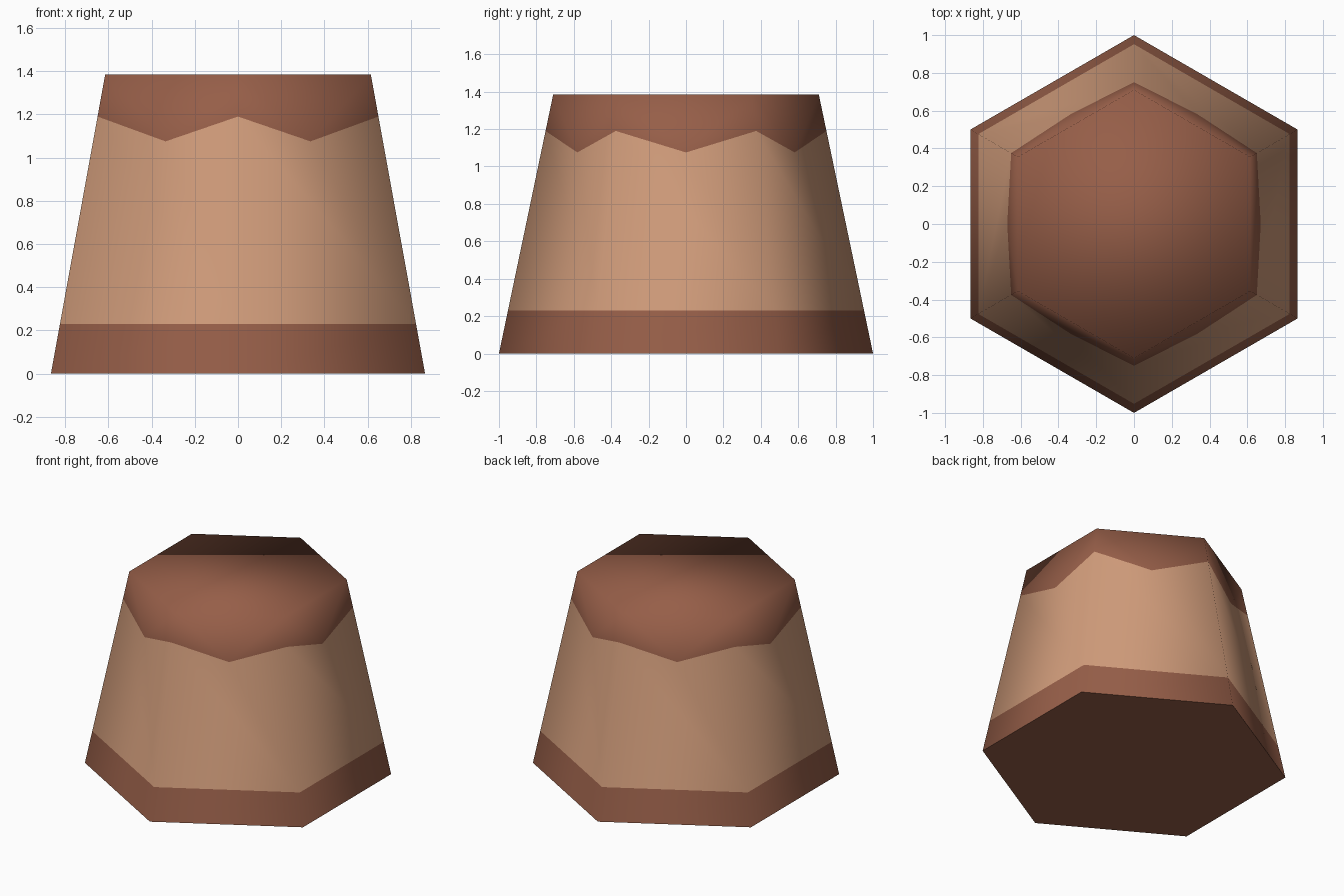
import bpy, bmesh, math

if "Cube" in bpy.data.objects:
    bpy.data.objects.remove(bpy.data.objects["Cube"])

HEIGHT, R_BASE, R_TOP = 1.385, 1.0, 0.71
BAND_Z, PEAK_Z, DIP_Z = 0.23, 1.19, 1.075   # colour boundaries


def material(name, rgb):
    m = bpy.data.materials.new(name)
    m.diffuse_color = (*rgb, 1)
    m.use_nodes = True
    m.node_tree.nodes["Principled BSDF"].inputs["Base Color"].default_value = m.diffuse_color
    return m


def point(corner, z):
    """Point on the tapered hexagon; half-integer corners are side centres."""
    r = R_BASE + (R_TOP - R_BASE) * z / HEIGHT
    if corner % 1:
        r *= math.cos(math.pi / 6)
    a = math.pi / 2 + corner * math.pi / 3
    return (r * math.cos(a), r * math.sin(a), z)


bm = bmesh.new()


def ring(z, offset=0.0):
    return [bm.verts.new(point(i + offset, z)) for i in range(6)]


base, band, peaks = ring(0), ring(BAND_Z), ring(PEAK_Z)
dips, rim = ring(DIP_Z, 0.5), ring(HEIGHT)

# Sides: brown foot band, tan body, brown cap with zigzag edge
for i in range(6):
    j = (i + 1) % 6
    bm.faces.new((base[i], base[j], band[j], band[i]))
    body = bm.faces.new((band[i], band[j], peaks[j], dips[i], peaks[i]))
    body.material_index = 1
    bm.faces.new((peaks[i], dips[i], peaks[j], rim[j], rim[i]))

# Flat top and underside
bm.faces.new(rim)
bm.faces.new(base[::-1])

mesh = bpy.data.meshes.new("tapered_hexagon_body")
bm.to_mesh(mesh)
bm.free()
mesh.materials.append(material("brown", (0.305, 0.112, 0.065)))
mesh.materials.append(material("tan", (0.63, 0.33, 0.195)))
obj = bpy.data.objects.new("tapered_hexagon_body", mesh)
bpy.context.collection.objects.link(obj)

# Smooth over the sides and rim, sharp only at the underside
bpy.context.view_layer.objects.active = obj
obj.select_set(True)
bpy.ops.object.shade_smooth_by_angle(angle=math.radians(90))
